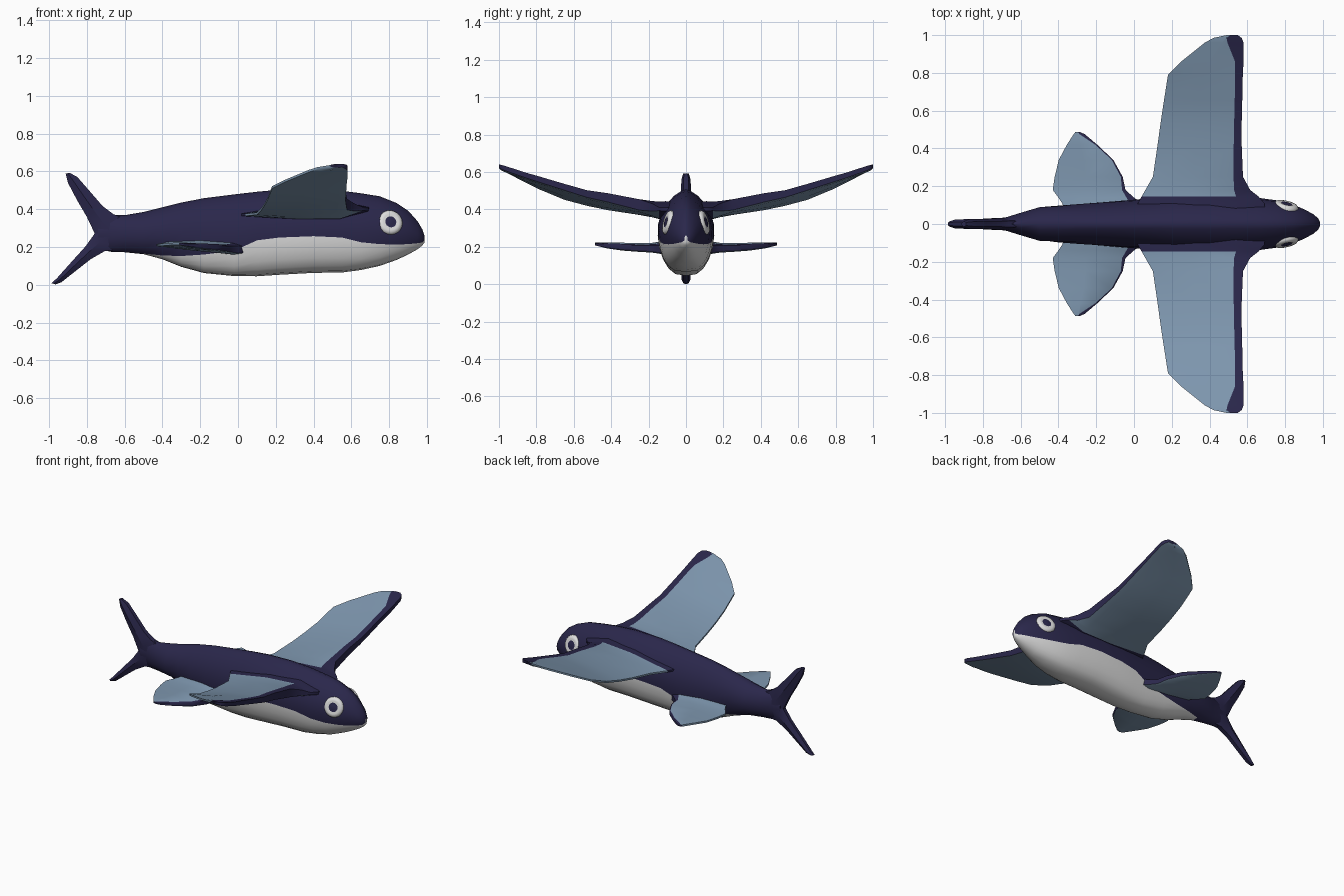
import bpy, bmesh, math
from mathutils import Vector


def material(name, rgb):
    m = bpy.data.materials.new(name)
    m.diffuse_color = (*rgb, 1)
    return m


NAVY = material("navy", (0.023, 0.020, 0.070))
WHITE = material("belly white", (0.72, 0.72, 0.72))
BLUE = material("fin blue", (0.21, 0.31, 0.43))
MATS = [NAVY, WHITE, BLUE]


def loft(name, rings, colour, angle=40):
    """Skin equal-length closed rings; colour(i, j) picks the material of each quad."""
    bm = bmesh.new()
    vs = [[bm.verts.new(p) for p in r] for r in rings]
    n = len(rings[0])
    for i in range(len(vs) - 1):
        for j in range(n):
            k = (j + 1) % n
            f = bm.faces.new((vs[i][j], vs[i][k], vs[i + 1][k], vs[i + 1][j]))
            f.material_index = colour(i, j)
    for i in (0, len(vs) - 1):
        bm.faces.new(vs[i]).material_index = colour(min(i, len(vs) - 2), 0)
    bmesh.ops.recalc_face_normals(bm, faces=bm.faces)
    me = bpy.data.meshes.new(name)
    bm.to_mesh(me)
    bm.free()
    for m in MATS:
        me.materials.append(m)
    ob = bpy.data.objects.new(name, me)
    bpy.context.collection.objects.link(ob)
    bpy.ops.object.select_all(action='DESELECT')
    ob.select_set(True)
    bpy.context.view_layer.objects.active = ob
    bpy.ops.object.shade_smooth_by_angle(angle=math.radians(angle))
    return ob


# Body stations: x, top z, bottom z, half width, height of the belly colour line
BODY = [
    (-0.74, 0.33, 0.21, 0.025, 0.21), (-0.68, 0.37, 0.175, 0.035, 0.175),
    (-0.60, 0.368, 0.172, 0.06, 0.172), (-0.50, 0.385, 0.162, 0.09, 0.163),
    (-0.40, 0.41, 0.135, 0.098, 0.155), (-0.30, 0.435, 0.095, 0.105, 0.152),
    (-0.18, 0.458, 0.062, 0.115, 0.16), (-0.02, 0.478, 0.046, 0.127, 0.18),
    (0.10, 0.492, 0.045, 0.138, 0.235), (0.22, 0.503, 0.053, 0.148, 0.25),
    (0.40, 0.507, 0.063, 0.152, 0.257), (0.55, 0.497, 0.065, 0.148, 0.25),
    (0.65, 0.484, 0.078, 0.14, 0.225), (0.75, 0.468, 0.10, 0.126, 0.215),
    (0.84, 0.432, 0.132, 0.104, 0.213), (0.90, 0.392, 0.16, 0.08, 0.215),
    (0.95, 0.336, 0.188, 0.052, 0.22), (0.975, 0.294, 0.208, 0.03, 0.224),
    (0.986, 0.262, 0.222, 0.008, 0.235),
]
LOW, HIGH = 5, 6   # segments per side below and above the colour line


def body_ring(x, top, bot, w, line):
    zc, h = (top + bot) / 2, (top - bot) / 2
    a0 = math.asin(max(-0.97, min(0.97, (line - zc) / h)))
    half = [-math.pi / 2 + (a0 + math.pi / 2) * k / LOW for k in range(LOW)]
    half += [a0 + (math.pi / 2 - a0) * k / HIGH for k in range(HIGH + 1)]
    full = 0.7 if -0.45 < x < 0.8 else 0.95      # full belly, narrow back

    def width(a):
        return w * max(math.cos(a), 0) ** (full if a < 0 else 1.4)
    right = [(x, -width(a), zc + h * math.sin(a)) for a in half]
    left = [(x, -y, z) for _, y, z in right[-2:0:-1]]
    return right + left


def body_colour(i, j):
    below = j < LOW or j >= LOW + 2 * HIGH
    return 1 if below and i >= 3 else 0


loft("body", [body_ring(*s) for s in BODY], body_colour, 60)

# Fin stations: y, front x, rear x, front z, rear z, thickness, dark edge width, front bluntness
WING = [
    (0.03, 0.70, 0.01, 0.395, 0.37, 0.10, 0.16, 0.2), (0.11, 0.69, 0.02, 0.40, 0.37, 0.10, 0.15, 0.2),
    (0.145, 0.66, 0.04, 0.402, 0.37, 0.09, 0.12, 0.2), (0.18, 0.615, 0.06, 0.41, 0.372, 0.08, 0.085, 0.5),
    (0.25, 0.577, 0.10, 0.425, 0.376, 0.068, 0.05, 0.85), (0.42, 0.57, 0.125, 0.463, 0.402, 0.055, 0.042, 0.85),
    (0.53, 0.57, 0.14, 0.483, 0.425, 0.045, 0.04, 0.85), (0.65, 0.573, 0.158, 0.519, 0.457, 0.04, 0.04, 0.85),
    (0.79, 0.576, 0.18, 0.562, 0.515, 0.036, 0.04, 0.85), (0.86, 0.58, 0.25, 0.583, 0.55, 0.033, 0.045, 0.85),
    (0.96, 0.58, 0.375, 0.617, 0.602, 0.03, 0.085, 0.85), (0.985, 0.57, 0.42, 0.625, 0.616, 0.028, 0.08, 0.85),
    (1.0, 0.55, 0.49, 0.631, 0.628, 0.02, 0.04, 0.85),
]
PELVIC = [
    (0.04, 0.06, -0.36, 0.19, 0.225, 0.07, 0.05, 0.6), (0.11, 0.04, -0.38, 0.187, 0.22, 0.065, 0.06, 0.6),
    (0.14, 0.0, -0.40, 0.187, 0.215, 0.055, 0.04, 0.7), (0.18, -0.045, -0.43, 0.19, 0.21, 0.045, 0.018, 0.7),
    (0.25, -0.06, -0.42, 0.192, 0.21, 0.04, 0.01, 0.7), (0.34, -0.11, -0.398, 0.197, 0.212, 0.036, 0.008, 0.7),
    (0.42, -0.195, -0.355, 0.204, 0.216, 0.028, 0.01, 0.7), (0.475, -0.26, -0.32, 0.21, 0.217, 0.018, 0.028, 0.7),
    (0.487, -0.285, -0.31, 0.212, 0.216, 0.012, 0.012, 0.7),
]


def fin_ring(side, y, xf, xr, zf, zr, t, edge, blunt):
    def at(x, off):
        s = (xf - x) / (xf - xr)
        return (x, side * y, zf + (zr - zf) * s + off)
    xm = xf * 0.45 + xr * 0.55
    tf = t * blunt * 0.5
    return [at(xf, tf), at(xf, -tf), at(xf - edge, -t * 0.5), at(xm, -t * 0.4), at(xr, -0.006),
            at(xr, 0.006), at(xm, t * 0.45), at(xf - edge, t * 0.5)]


def fin(name, stations, side, root):
    def colour(i, j):
        return 0 if j in (0, 7) or stations[i + 1][0] <= root else 2
    loft(name, [fin_ring(side, *s) for s in stations], colour, 50)


for side, label in ((-1, "right"), (1, "left")):
    fin(label + "_wing_fin", WING, side, 0.15)
    fin(label + "_pelvic_fin", PELVIC, side, 0.05)

# Tail lobes: front x, z, rear x, z, half thickness
UPPER = [(-0.60, 0.35, -0.735, 0.20, 0.034), (-0.66, 0.374, -0.755, 0.265, 0.032),
         (-0.715, 0.415, -0.80, 0.36, 0.028), (-0.78, 0.49, -0.85, 0.445, 0.027),
         (-0.85, 0.57, -0.90, 0.54, 0.025), (-0.89, 0.592, -0.912, 0.588, 0.016)]
LOWER = [(-0.60, 0.19, -0.735, 0.33, 0.034), (-0.705, 0.178, -0.755, 0.275, 0.032),
         (-0.78, 0.135, -0.805, 0.205, 0.028), (-0.86, 0.072, -0.88, 0.122, 0.026),
         (-0.935, 0.013, -0.955, 0.038, 0.024), (-0.965, 0.002, -0.986, 0.008, 0.014)]


def lobe_ring(xf, zf, xr, zr, t):
    xm, zm = (xf + xr) / 2, (zf + zr) / 2
    return [(xf, -t * 0.5, zf), (xm, -t, zm), (xr, -t * 0.4, zr),
            (xr, t * 0.4, zr), (xm, t, zm), (xf, t * 0.5, zf)]


for name, lobe in (("upper_tail_lobe", UPPER), ("lower_tail_lobe", LOWER)):
    loft(name, [lobe_ring(*s) for s in lobe], lambda i, j: 0, 30)

# Eyes: rounded white ring around a dark pupil
EYE = [(0.066, -0.03), (0.066, 0.0), (0.057, 0.011), (0.042, 0.014),
       (0.030, 0.011), (0.016, 0.015), (0.004, 0.016)]
for side, label in ((-1, "right"), (1, "left")):
    rot = Vector((0.24, side, 0.27)).to_track_quat('Z', 'Y')
    centre = Vector((0.806, side * 0.098, 0.33))
    rings = [[centre + rot @ Vector((r * math.cos(k * math.tau / 20), r * math.sin(k * math.tau / 20), d))
              for k in range(20)] for r, d in EYE]
    loft(label + "_eye", rings, lambda i, j: 0 if i >= 4 else 1, 50)
